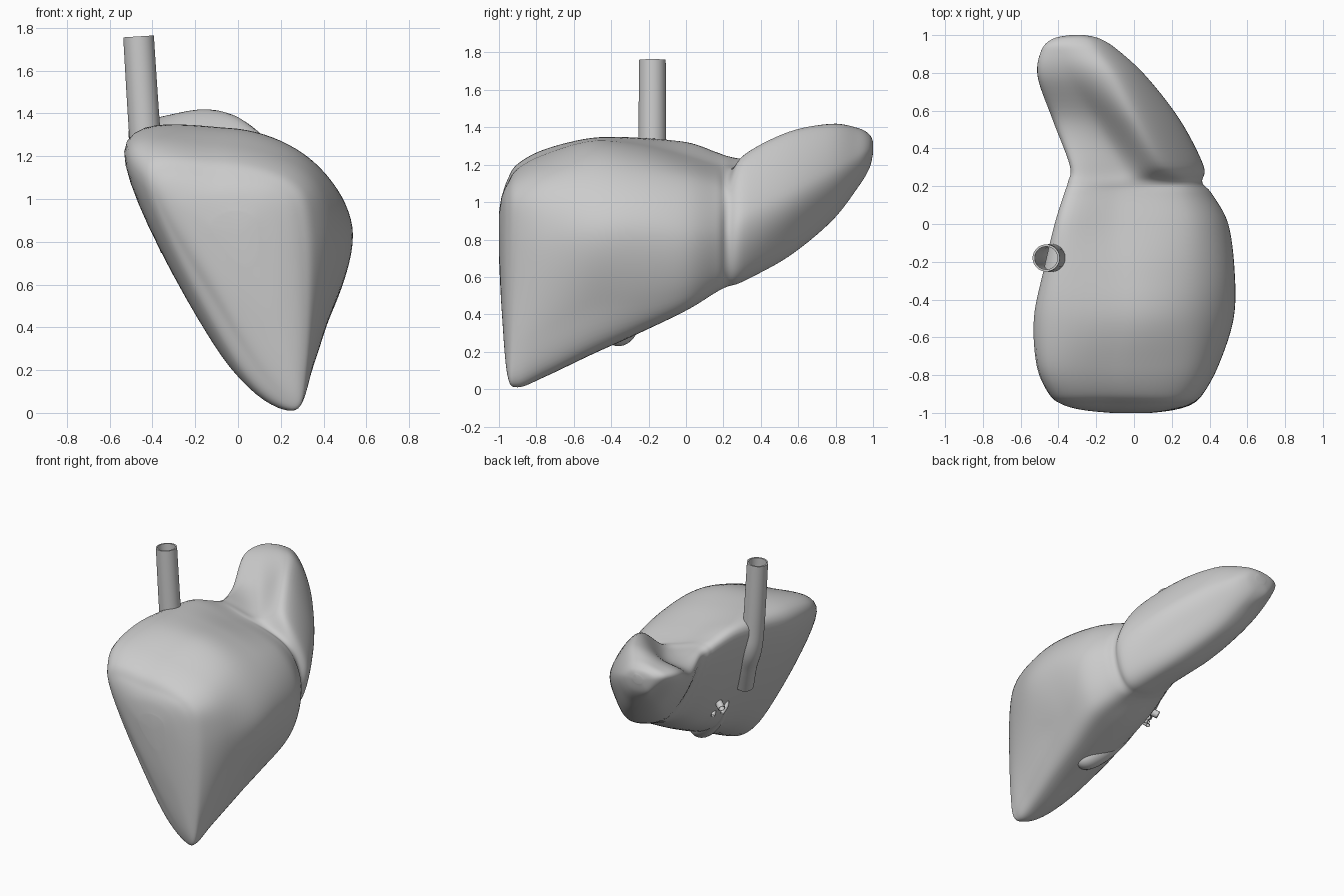
import bpy, bmesh, math
from mathutils import Vector


def spline(pts, n, closed):
    """Catmull-Rom through pts, n steps per span."""
    out, m = [], len(pts)
    get = (lambda i: pts[i % m]) if closed else (lambda i: pts[max(0, min(m - 1, i))])
    for i in range(m if closed else m - 1):
        a, b, c, d = (get(i + k) for k in (-1, 0, 1, 2))
        for s in range(n):
            t = s / n
            out.append(0.5 * (2 * b + (c - a) * t + (2 * a - 5 * b + 4 * c - d) * t * t
                              + (3 * b - a - 3 * c + d) * t ** 3))
    if not closed:
        out.append(pts[-1].copy())
    return out


def skin(name, rings, caps=True):
    """Bridge equal rings into a smooth surface, with fan caps."""
    bm = bmesh.new()
    vr = [[bm.verts.new(p) for p in r] for r in rings]
    n = len(vr[0])
    for a, b in zip(vr, vr[1:]):
        for i in range(n):
            bm.faces.new((a[i], a[(i + 1) % n], b[(i + 1) % n], b[i]))
    if caps:
        for r in (vr[0], vr[-1]):
            c = bm.verts.new(sum((v.co for v in r), Vector()) / n)
            for i in range(n):
                bm.faces.new((r[i], r[(i + 1) % n], c))
    bmesh.ops.recalc_face_normals(bm, faces=bm.faces)
    me = bpy.data.meshes.new(name)
    bm.to_mesh(me)
    bm.free()
    for p in me.polygons:
        p.use_smooth = True
    ob = bpy.data.objects.new(name, me)
    bpy.context.collection.objects.link(ob)
    return ob


def tube(name, path, hollow=False, sides=24):
    """Sweep a circle along (x, y, z, radius) points; hollow tubes get an inner wall."""
    pts = spline([Vector(p) for p in path], 8, False)
    rings = []
    for i, p in enumerate(pts):
        a, b = pts[max(0, i - 1)], pts[min(len(pts) - 1, i + 1)]
        t = (b.xyz - a.xyz).normalized()
        u = t.cross(Vector((0.3, 1, 0.1))).normalized()
        v = t.cross(u)
        rings.append([(p.xyz, p.w, u * math.cos(k) + v * math.sin(k))
                      for k in (2 * math.pi * j / sides for j in range(sides))])
    outer = [[c + r * d for c, r, d in ring] for ring in rings]
    if hollow:
        inner = [[c + 0.84 * r * d for c, r, d in ring] for ring in rings]
        outer = outer + inner[::-1] + [outer[0]]
    ob = skin(name, outer, caps=not hollow)
    if hollow:
        bpy.context.view_layer.objects.active = ob
        ob.select_set(True)
        bpy.ops.object.shade_smooth_by_angle(angle=math.radians(40))
        ob.select_set(False)
    return ob


# Liver sections: y, then (x, z) of left edge, top, shoulder, right,
# lower right, lower edge, underside
right_lobe = [
    (-1.0, -.12, .88, -.03, .94, .06, .92, .09, .85, .08, .75, .02, .7, -.06, .77),
    (-.985, -.27, .97, -.1, 1.03, .12, 1.0, .2, .83, .2, .5, .13, .42, -.08, .6),
    (-.955, -.38, 1.05, -.1, 1.1, .2, 1.05, .29, .83, .3, .25, .24, .08, -.03, .4),
    (-.90, -.45, 1.11, -.1, 1.18, .26, 1.09, .36, .84, .34, .25, .25, .01, -.03, .25),
    (-.75, -.515, 1.18, -.1, 1.26, .31, 1.14, .445, .84, .38, .33, .25, .07, -.08, .27),
    (-.5, -.53, 1.23, -.05, 1.33, .33, 1.19, .525, .86, .43, .45, .27, .19, -.12, .37),
    (-.25, -.48, 1.26, -.05, 1.31, .34, 1.17, .53, .87, .44, .48, .27, .3, -.12, .46),
    (0, -.42, 1.27, -.08, 1.25, .32, 1.13, .495, .85, .43, .53, .27, .42, -.12, .56),
    (.16, -.37, 1.23, -.07, 1.2, .27, 1.09, .41, .85, .35, .59, .2, .52, -.12, .66)]
left_lobe = [
    (.22, -.35, 1.21, -.06, 1.19, .25, 1.08, .36, .85, .31, .62, .17, .55, -.12, .69),
    (.31, -.34, 1.2, -.07, 1.19, .16, 1.24, .36, .93, .31, .66, .16, .58, -.12, .72),
    (.55, -.43, 1.18, -.2, 1.25, .02, 1.37, .235, 1.05, .19, .83, .06, .71, -.22, .82),
    (.78, -.51, 1.29, -.34, 1.36, -.1, 1.41, .06, 1.17, .02, 1.0, -.1, .9, -.33, 1.0),
    (.92, -.49, 1.32, -.38, 1.38, -.2, 1.385, -.09, 1.25, -.11, 1.14, -.2, 1.08, -.35, 1.14),
    (.98, -.43, 1.32, -.35, 1.36, -.24, 1.35, -.18, 1.28, -.2, 1.21, -.26, 1.18, -.37, 1.21),
    (1.0, -.34, 1.3, -.31, 1.32, -.28, 1.32, -.26, 1.29, -.27, 1.27, -.3, 1.26, -.33, 1.27)]
loops = [spline([Vector((s[i], s[0], s[i + 1])) for i in range(1, 15, 2)], 10, True)
         for s in right_lobe + left_lobe]
columns = [spline(list(c), 7, False) for c in zip(*loops)]
skin("liver", list(zip(*columns)))

# Large vein running up the back of the liver
tube("main_vein", [(-.3, -.26, .77, .065), (-.355, -.21, .95, .07), (-.41, -.18, 1.1, .075),
                   (-.435, -.18, 1.3, .074), (-.465, -.18, 1.76, .072)], True, 32)

# Gallbladder under the lower edge, tapering to its neck
tube("gallbladder", [(.2, -.405, .29, .012), (.185, -.39, .29, .05), (.13, -.36, .31, .082),
                     (.05, -.32, .365, .08), (-.05, -.28, .45, .06), (-.14, -.23, .55, .035),
                     (-.2, -.18, .64, .014)])

# Small vessels entering the underside
tube("bile_duct", [(-.15, -.16, .7, .014), (-.22, -.17, .65, .014), (-.22, -.11, .59, .014)], True, 16)
tube("portal_vein", [(-.15, -.1, .74, .026), (-.21, -.08, .69, .026), (-.26, -.05, .66, .026)], True, 16)
tube("artery", [(-.09, -.12, .68, .014), (-.16, -.1, .61, .014), (-.18, -.06, .58, .014)], True, 16)
